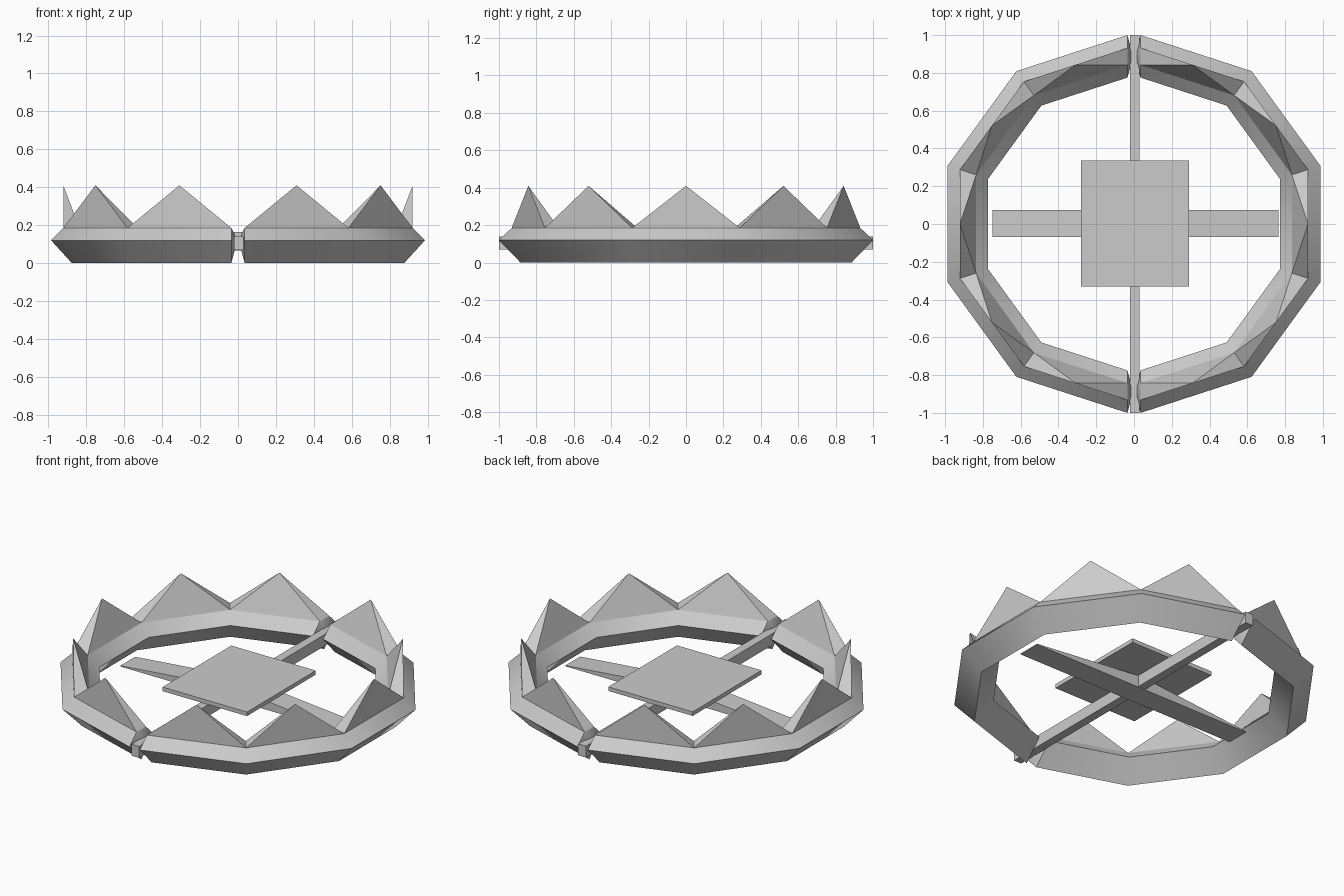
import bpy, bmesh, math
from mathutils import Vector

cube = bpy.data.objects.get("Cube")
if cube:
    bpy.data.objects.remove(cube, do_unlink=True)

steel = bpy.data.materials.new("grey steel")
steel.use_nodes = True
GREY = (0.6, 0.6, 0.6, 1)
steel.diffuse_color = GREY
steel.node_tree.nodes["Principled BSDF"].inputs["Base Color"].default_value = GREY


def finish(name, bm, smooth=False):
    bmesh.ops.recalc_face_normals(bm, faces=bm.faces)
    mesh = bpy.data.meshes.new(name)
    bm.to_mesh(mesh)
    bm.free()
    obj = bpy.data.objects.new(name, mesh)
    bpy.context.collection.objects.link(obj)
    mesh.materials.append(steel)
    if smooth:
        bpy.ops.object.select_all(action='DESELECT')
        obj.select_set(True)
        bpy.context.view_layer.objects.active = obj
        bpy.ops.object.shade_smooth_by_angle(angle=math.radians(40))
    return obj


def box(name, x, y, z):
    bm = bmesh.new()
    bmesh.ops.create_cube(bm, size=1)
    for v in bm.verts:
        v.co = [lo + (c + 0.5) * (hi - lo) for c, (lo, hi) in zip(v.co, (x, y, z))]
    return finish(name, bm)


# Jaw cross-section as radius and height
GAP = 0.035
TOP_OUT, TOP_IN, TOP = 0.932, 0.842, 0.185
SECTION = [(1.0, 0.12), (TOP_OUT, TOP), (TOP_IN, TOP), (0.775, 0.12), (0.885, 0)]
ANGLES = [math.radians(a) for a in range(-90, 91, 36)]


def ring_point(radius, angle, z, side):
    return Vector((side * (GAP + radius * math.cos(angle)), radius * math.sin(angle), z))


def make_jaw(name, side):
    bm = bmesh.new()
    loops = [[bm.verts.new(ring_point(r, a, z, side)) for r, z in SECTION] for a in ANGLES]
    n = len(SECTION)
    for a, b in zip(loops, loops[1:]):
        for i in range(n):
            j = (i + 1) % n
            bm.faces.new((a[i], a[j], b[j], b[i]))
    # Bulging end caps at the hinges
    for loop in (loops[0], loops[-1]):
        mid = sum((v.co for v in loop), Vector()) / n
        cap = []
        for v in loop:
            co = mid.lerp(v.co, 0.4)
            co.x = side * 0.016
            cap.append(bm.verts.new(co))
        for i in range(n):
            j = (i + 1) % n
            bm.faces.new((loop[i], loop[j], cap[j], cap[i]))
        bm.faces.new(cap)
    finish(name, bm, smooth=True)


def make_teeth(name, side):
    bm = bmesh.new()
    for a, b in zip(ANGLES, ANGLES[1:]):
        base = [ring_point(r, t, TOP, side)
                for r, t in ((TOP_OUT, a), (TOP_OUT, b), (TOP_IN, b), (TOP_IN, a))]
        tip = (base[0] + base[1]) / 2
        tip.z = 0.41
        verts = [bm.verts.new(p) for p in base]
        peak = bm.verts.new(tip)
        for i in range(4):
            bm.faces.new((verts[i], verts[(i + 1) % 4], peak))
        bm.faces.new(verts)
    finish(name, bm)


for label, side in (("left", 1), ("right", -1)):
    make_jaw(label + "_jaw", side)
    make_teeth(label + "_teeth", side)

# Hinge bar and trigger plate
box("hinge_bar", (-0.022, 0.03), (-1, 1), (0.07, 0.14))
box("trigger_plate", (-0.28, 0.292), (-0.33, 0.335), (0.14, 0.165))

# Cross spring: flat below, rising to the middle
bm = bmesh.new()
outline = [(-0.75, 0.065), (0.765, 0.065), (0.765, 0.07), (0.007, 0.14), (-0.75, 0.07)]
front, back = [[bm.verts.new((x, y, z)) for x, z in outline] for y in (-0.068, 0.075)]
bm.faces.new(front)
bm.faces.new(back)
for i in range(len(outline)):
    j = (i + 1) % len(outline)
    bm.faces.new((front[i], front[j], back[j], back[i]))
finish("cross_spring", bm)
